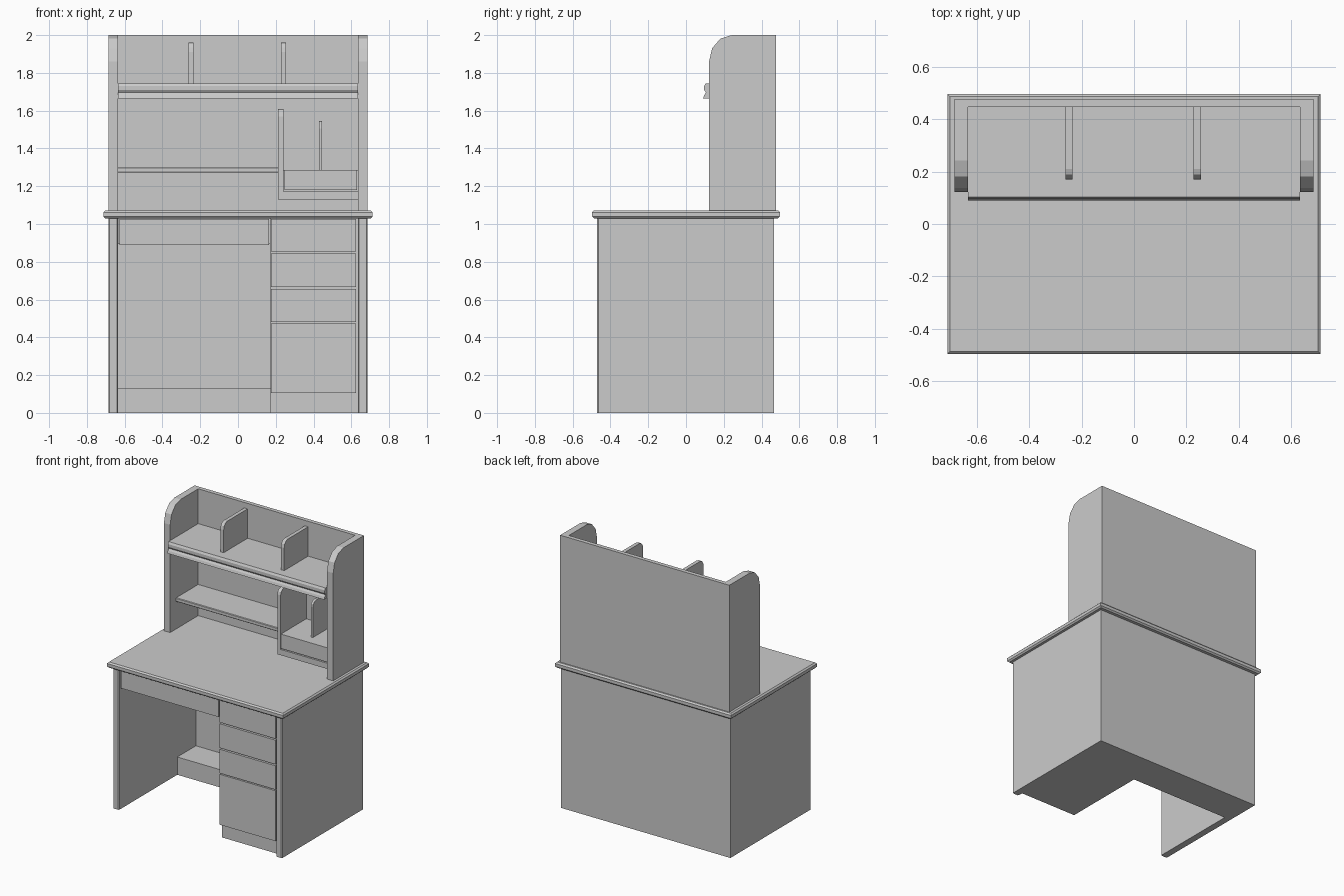
import bpy, bmesh, math

if "Cube" in bpy.data.objects:
    bpy.data.objects.remove(bpy.data.objects["Cube"])


def make_object(name, bm):
    bmesh.ops.recalc_face_normals(bm, faces=bm.faces[:])
    mesh = bpy.data.meshes.new(name)
    bm.to_mesh(mesh)
    bm.free()
    ob = bpy.data.objects.new(name, mesh)
    bpy.context.collection.objects.link(ob)
    return ob


def box(name, x, y, z, chamfer=0.0, pick=lambda e: True):
    """Box from (min, max) ranges, with optional chamfer on the picked edges."""
    bm = bmesh.new()
    bmesh.ops.create_cube(bm, size=1)
    for v in bm.verts:
        v.co = [r[0] if c < 0 else r[1] for c, r in zip(v.co, (x, y, z))]
    if chamfer:
        edges = [e for e in bm.edges if pick(e)]
        bmesh.ops.bevel(bm, geom=edges, offset=chamfer, segments=1, affect='EDGES')
    return make_object(name, bm)


def extrude_x(name, profile, x0, x1):
    """Extrude a (y, z) profile along x."""
    bm = bmesh.new()
    face = bm.faces.new([bm.verts.new((x0, y, z)) for y, z in profile])
    new = bmesh.ops.extrude_face_region(bm, geom=[face])['geom']
    for v in new:
        if isinstance(v, bmesh.types.BMVert):
            v.co.x = x1
    return make_object(name, bm)


def upright(name, x0, x1, front, back, bottom, top, ry, rz, steps=3):
    """Vertical board with a rounded upper front corner."""
    arc = [math.radians(90 * i / steps) for i in range(steps + 1)]
    profile = [(front, bottom)]
    profile += [(front + ry * (1 - math.cos(a)), top - rz * (1 - math.sin(a))) for a in arc]
    profile += [(back, top), (back, bottom)]
    return extrude_x(name, profile, x0, x1)


def front_vertical(e):
    a, b = (v.co for v in e.verts)
    return a.y < 0 and b.y < 0 and abs(a.z - b.z) > 0.5


def horizontal(e):
    a, b = (v.co for v in e.verts)
    return abs(a.z - b.z) < 0.01


# Desk top
box("desk_top", (-0.713, 0.713), (-0.497, 0.497), (1.03, 1.072), 0.01, horizontal)

# Base: side panels, back panel, foot rest
for side, x in (("left", (-0.685, -0.635)), ("right", (0.635, 0.685))):
    box(side + "_side_panel", x, (-0.47, 0.465), (0, 1.03), 0.006, front_vertical)
box("base_back_panel", (-0.635, 0.635), (0.42, 0.465), (0, 1.03))
box("foot_rest", (-0.635, 0.172), (0.205, 0.42), (0, 0.13))

# Drawer pedestal with four fronts
box("pedestal", (0.172, 0.635), (-0.43, 0.42), (0, 1.03))
for i, z in enumerate(((0.105, 0.474), (0.482, 0.657), (0.667, 0.844), (0.854, 1.027))):
    box(f"pedestal_drawer_front_{i + 1}", (0.174, 0.624), (-0.46, -0.43), z)

# Wide drawer over the knee space
box("wide_drawer_box", (-0.635, 0.172), (-0.44, 0.42), (0.895, 1.03))
box("wide_drawer_front", (-0.627, 0.165), (-0.46, -0.44), (0.89, 1.027))

# Hutch sides and back
for side, x in (("left", -0.685), ("right", 0.635)):
    upright(side + "_hutch_side", x, x + 0.05, 0.122, 0.477, 1.07, 2.0, 0.12, 0.14)
box("hutch_back", (-0.635, 0.635), (0.447, 0.477), (1.07, 2.0))

# Upper shelf with moulded front edge
box("upper_shelf", (-0.635, 0.635), (0.122, 0.447), (1.705, 1.745))
extrude_x("shelf_moulding", [(0.14, 1.745), (0.104, 1.745), (0.096, 1.73), (0.096, 1.71),
                             (0.106, 1.695), (0.096, 1.682), (0.09, 1.664), (0.14, 1.664)],
          -0.635, 0.635)
for side, x in (("left", -0.262), ("right", 0.228)):
    upright(side + "_shelf_divider", x, x + 0.027, 0.17, 0.447, 1.745, 1.96, 0.04, 0.05)

# Middle shelf
box("middle_shelf", (-0.635, 0.215), (0.19, 0.447), (1.272, 1.3), 0.004,
    lambda e: horizontal(e) and all(v.co.y < 0.2 for v in e.verts))

# Small cubby: tall divider, drawer box, drawer front, short divider
upright("cubby_side", 0.213, 0.24, 0.15, 0.447, 1.13, 1.608, 0.04, 0.04)
box("cubby_base", (0.24, 0.635), (0.15, 0.447), (1.13, 1.172))
box("cubby_drawer_box", (0.24, 0.635), (0.165, 0.447), (1.172, 1.283))
box("cubby_drawer_front", (0.245, 0.63), (0.15, 0.165), (1.18, 1.285))
upright("cubby_divider", 0.428, 0.445, 0.23, 0.447, 1.283, 1.545, 0.04, 0.04)
